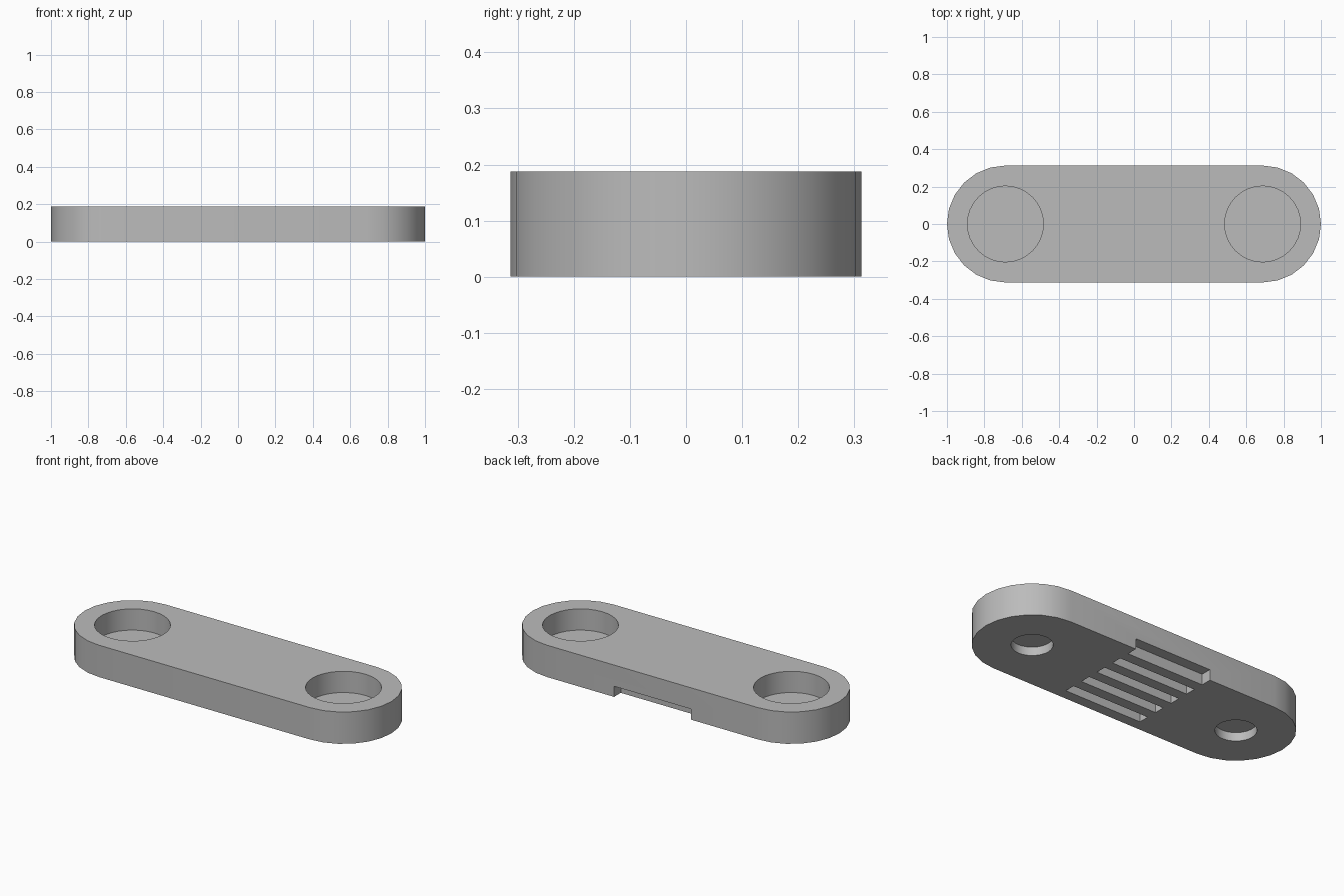
import bpy
import bmesh
import math
from mathutils import Matrix, Vector

cube = bpy.data.objects.get("Cube")
if cube:
    bpy.data.objects.remove(cube, do_unlink=True)

RADIUS = 0.3125          # rounded end radius
HOLE_X = 1 - RADIUS      # hole and end centres
HEIGHT = 0.1875
SLOT = 0.0625            # slot width and depth
ARC = 12                 # segments per rounded end


def new_object(name, bm):
    bmesh.ops.recalc_face_normals(bm, faces=bm.faces)
    mesh = bpy.data.meshes.new(name)
    bm.to_mesh(mesh)
    bm.free()
    obj = bpy.data.objects.new(name, mesh)
    bpy.context.collection.objects.link(obj)
    return obj


def add_cylinder(bm, x, radius, bottom, top):
    bmesh.ops.create_cone(bm, cap_ends=True, segments=32, radius1=radius, radius2=radius,
                          depth=top - bottom,
                          matrix=Matrix.Translation((x, 0, (bottom + top) / 2)))


def add_box(bm, low, high):
    low, high = Vector(low), Vector(high)
    bmesh.ops.create_cube(bm, size=1, matrix=Matrix.Translation((low + high) / 2)
                          @ Matrix.Diagonal((*(high - low), 1)))


# Plate with two rounded ends
bm = bmesh.new()
outline = []
for side, start in ((1, -math.pi / 2), (-1, math.pi / 2)):
    for i in range(ARC + 1):
        a = start + math.pi * i / ARC
        outline.append(bm.verts.new((side * HOLE_X + RADIUS * math.cos(a),
                                     RADIUS * math.sin(a), 0)))
base = bm.faces.new(outline)
extruded = bmesh.ops.extrude_face_region(bm, geom=[base])["geom"]
bmesh.ops.translate(bm, vec=(0, 0, HEIGHT),
                    verts=[v for v in extruded if isinstance(v, bmesh.types.BMVert)])
plate = new_object("clamp_plate", bm)

# Wide recesses on top, narrow recesses below, with a thin web between
bm = bmesh.new()
for x in (-HOLE_X, HOLE_X):
    add_cylinder(bm, x, 0.203, 0.0625, HEIGHT + 0.1)
    add_cylinder(bm, x, 0.109, -0.1, 0.05)

# Row of grip slots underneath, the rearmost one open at the back edge
for i in range(5):
    y = -0.25 + i * 2 * SLOT
    end = y + SLOT + (0.1 if i == 4 else 0)
    add_box(bm, (-0.25, y, -0.1), (0.25, end, SLOT))
cutter = new_object("recess_cutter", bm)
cutter.hide_render = True

cut = plate.modifiers.new("recesses", "BOOLEAN")
cut.operation = "DIFFERENCE"
cut.solver = "EXACT"
cut.object = cutter
bpy.ops.object.select_all(action="DESELECT")
bpy.context.view_layer.objects.active = plate
plate.select_set(True)
bpy.ops.object.modifier_apply(modifier=cut.name)
bpy.data.objects.remove(cutter, do_unlink=True)

# Plain grey finish
grey = bpy.data.materials.new("plain_grey")
grey.use_nodes = True
colour = (0.5, 0.5, 0.5, 1)
grey.diffuse_color = colour
grey.node_tree.nodes["Principled BSDF"].inputs["Base Color"].default_value = colour
plate.data.materials.clear()
plate.data.materials.append(grey)
bpy.ops.object.shade_smooth_by_angle(angle=math.radians(30))
